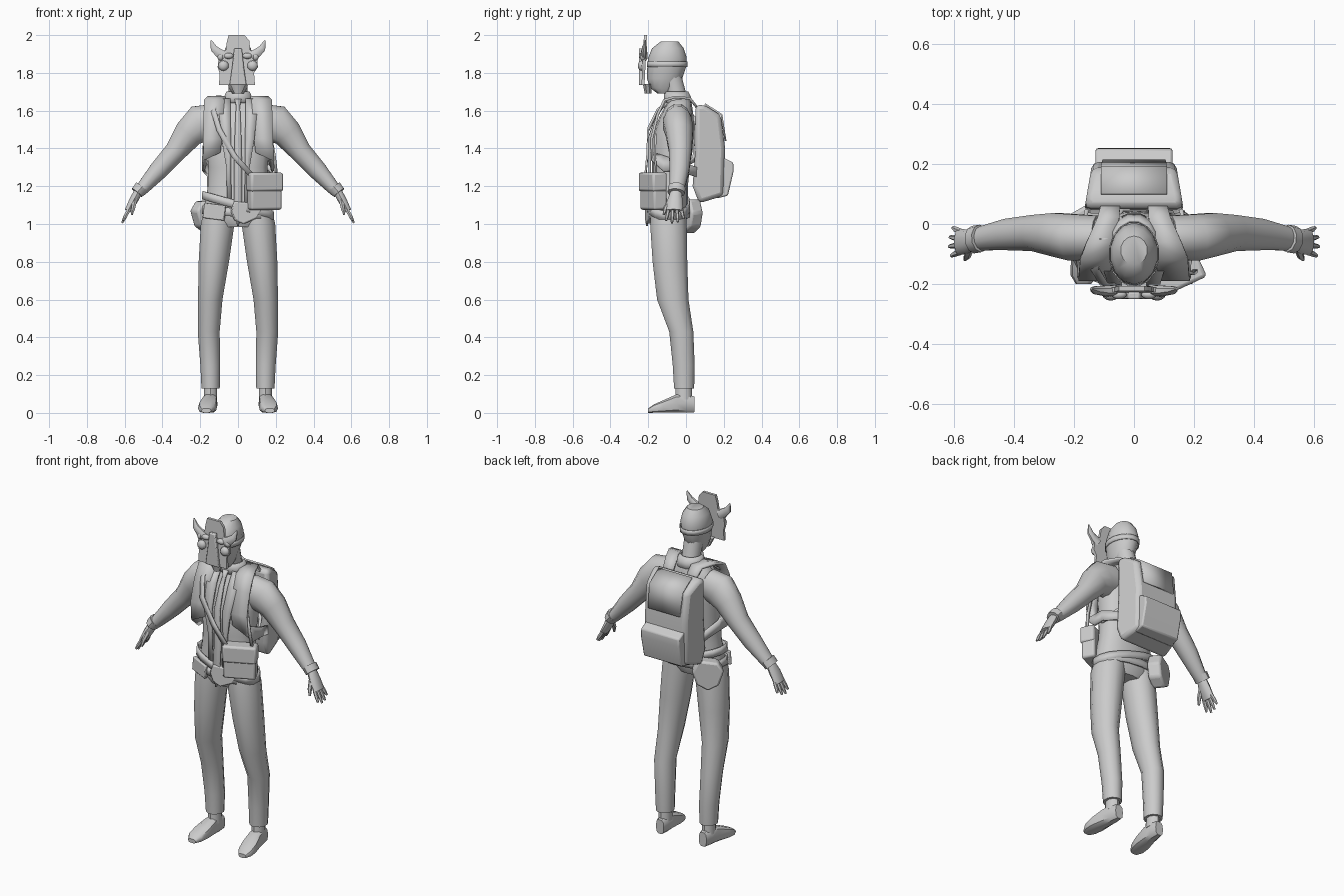
import bpy, bmesh, math
from mathutils import Vector as V, Matrix

grey = bpy.data.materials.new("plain grey")
grey.diffuse_color = (0.6, 0.6, 0.6, 1)


def finish(name, bm, angle=40, bevel=0, thick=0):
    bmesh.ops.recalc_face_normals(bm, faces=bm.faces)
    me = bpy.data.meshes.new(name)
    bm.to_mesh(me)
    bm.free()
    me.materials.append(grey)
    ob = bpy.data.objects.new(name, me)
    bpy.context.collection.objects.link(ob)
    bpy.ops.object.select_all(action='DESELECT')
    ob.select_set(True)
    bpy.context.view_layer.objects.active = ob
    bpy.ops.object.shade_smooth_by_angle(angle=math.radians(angle))
    if thick:
        m = ob.modifiers.new("thickness", 'SOLIDIFY')
        m.thickness, m.offset = thick, 0
    if bevel:
        m = ob.modifiers.new("bevel", 'BEVEL')
        m.width, m.segments = bevel, 2
    return ob


def tube(name, pts, n=10, axis=None, ref=(0, 1, 0), power=1, s=1, cap=True, thick=0):
    """Loft through rings (x, y, z, a, b); b lies along ref, a across it."""
    bm, rings = bmesh.new(), []
    for i, p in enumerate(pts):
        t = V(axis) if axis else V(pts[min(i + 1, len(pts) - 1)][:3]) - V(pts[max(i - 1, 0)][:3])
        t.normalize()
        v = V(ref) - t * t.dot(V(ref))
        v.normalize()
        u = v.cross(t)
        ring = []
        for k in range(n):
            a = 2 * math.pi * (k + 0.5) / n
            c, d = (math.copysign(abs(f(a)) ** power, f(a)) for f in (math.cos, math.sin))
            q = V(p[:3]) + u * c * p[3] + v * d * p[4]
            ring.append(bm.verts.new((q.x * s, q.y, q.z)))
        rings.append(ring)
    for r0, r1 in zip(rings, rings[1:]):
        for k in range(n):
            bm.faces.new((r0[k], r0[(k + 1) % n], r1[(k + 1) % n], r1[k]))
    if cap:
        bm.faces.new(rings[0])
        bm.faces.new(rings[-1])
    return finish(name, bm, thick=thick)


def ribbon(name, pts, s=1, thick=0.01):
    """Strap through (x, y, z, half width in x, half width in z)."""
    bm = bmesh.new()
    rows = [[bm.verts.new(((x + k * wx) * s, y, z + k * wz)) for k in (-1, 1)]
            for x, y, z, wx, wz in pts]
    for a, b in zip(rows, rows[1:]):
        bm.faces.new((a[0], a[1], b[1], b[0]))
    return finish(name, bm, thick=thick)


def prism(name, outline, place, bevel=0):
    """Closed outline (u, v) placed on two sides by place(u, v, -1 or 1)."""
    bm = bmesh.new()
    a, b = ([bm.verts.new(place(u, v, k)) for u, v in outline] for k in (-1, 1))
    bm.faces.new(a)
    bm.faces.new(b)
    for i in range(len(a)):
        j = (i + 1) % len(a)
        bm.faces.new((a[i], a[j], b[j], b[i]))
    return finish(name, bm, bevel=bevel)


def box(name, centre, size, turn=0, tilt=0, bevel=0.012):
    bm = bmesh.new()
    bmesh.ops.create_cube(bm, size=1, matrix=Matrix.Translation(centre) @ Matrix.Rotation(turn, 4, 'Z')
                          @ Matrix.Rotation(tilt, 4, 'Y') @ Matrix.Diagonal((*size, 1)))
    return finish(name, bm, bevel=bevel)


def ball(name, centre, size):
    bm = bmesh.new()
    bmesh.ops.create_uvsphere(bm, u_segments=12, v_segments=8, radius=1,
                              matrix=Matrix.Translation(centre) @ Matrix.Diagonal((*size, 1)))
    return finish(name, bm)


UP = (0, 0, 1)

# Torso, neck, collar
tube("torso", [(0, -.095, .985, .11, .08), (0, -.095, 1.03, .185, .1), (0, -.09, 1.1, .18, .1),
               (0, -.085, 1.2, .163, .095), (0, -.08, 1.3, .16, .1), (0, -.07, 1.45, .175, .115),
               (0, -.05, 1.57, .18, .09), (0, -.035, 1.64, .12, .065), (0, -.035, 1.67, .06, .055)],
     14, UP, power=.85)
tube("neck", [(0, -.035, 1.62, .056, .055), (0, -.055, 1.7, .052, .055), (0, -.08, 1.78, .055, .06)], 12, UP)
tube("collar", [(0, -.042, 1.64, .085, .075), (0, -.045, 1.67, .073, .07), (0, -.052, 1.7, .06, .063)],
     12, UP, cap=False, thick=.008)

# Head with band
head = [(1.69, -.15, -.08, .03), (1.72, -.19, -.05, .05), (1.77, -.207, -.02, .062), (1.83, -.205, 0, .076),
        (1.88, -.2, .004, .08), (1.93, -.18, -.012, .07), (1.965, -.135, -.04, .045)]
tube("head", [(0, (a + b) / 2, z, w, (b - a) / 2) for z, a, b, w in head], 14, UP)
tube("mask_band", [(0, -.1, 1.83, .081, .107), (0, -.1, 1.86, .083, .107)], 16, UP, cap=False, thick=.004)

# Horned mask
mask = [(-.1, 1.735), (.09, 1.735), (.085, 1.8), (.105, 1.83), (.1, 1.9), (.065, 1.92), (.06, 1.97), (.035, 2),
        (-.05, 2), (-.06, 1.96), (-.065, 1.92), (-.1, 1.9), (-.108, 1.83), (-.098, 1.8)]
prism("mask_plate", mask, lambda x, z, k: (x, -.222 + .05 * (z - 1.85) + .008 * k, z))
prism("mask_muzzle", [(-.045, 1.735), (.045, 1.735), (.03, 1.84), (.02, 1.93), (-.02, 1.93), (-.03, 1.84)],
      lambda x, z, k: (x, -.238 + .012 * k, z), .006)
tube("chin_beard", [(0, -.2, 1.69, .02, .02), (0, -.205, 1.74, .045, .025)], 8, UP)
for s in (1, -1):
    tube("mask_horn", [(.07, -.222, 1.885, .03, .02), (.1, -.222, 1.905, .026, .018),
                       (.128, -.22, 1.93, .02, .014), (.143, -.215, 1.972, .004, .004)], 8, s=s)
    ball("mask_cheek", (s * .077, -.235, 1.838), (.028, .02, .027))
    ball("mask_brow", (s * .05, -.235, 1.89), (.026, .015, .016))
    ball("mask_temple", (s * .092, -.228, 1.885), (.018, .016, .02))

for s in (1, -1):
    # Trouser legs, ankles, shoes
    tube("trouser_leg", [(.095, -.092, 1.08, .085, .095), (.108, -.093, 1, .092, .1), (.128, -.085, .8, .083, .095),
                         (.147, -.07, .6, .067, .086), (.155, -.025, .43, .06, .066),
                         (.147, -.012, .25, .054, .06), (.145, -.01, .13, .05, .055)], 12, UP, s=s)
    tube("ankle", [(.145, -.012, .15, .035, .042), (.145, -.012, .07, .037, .046)], 10, UP, s=s)
    tube("shoe", [(.143, .045, .045, .043, .026), (.145, 0, .052, .052, .036), (.15, -.05, .05, .05, .041),
                  (.16, -.12, .034, .034, .05), (.166, -.17, .023, .023, .045), (.168, -.2, .012, .012, .025)],
         10, (0, -1, 0), (1, 0, 0), .7, s)
    # Sleeve, cuff, hand
    tube("sleeve", [(.12, -.045, 1.55, .09, .075), (.2, -.045, 1.53, .105, .08), (.26, -.035, 1.48, .082, .074),
                    (.33, -.03, 1.385, .06, .062), (.42, -.035, 1.285, .052, .054),
                    (.5, -.047, 1.195, .037, .042), (.525, -.05, 1.17, .033, .04)], 12, s=s)
    tube("cuff", [(.51, -.048, 1.195, .04, .046), (.535, -.052, 1.165, .036, .046)], 10, s=s)
    tube("palm", [(.528, -.052, 1.17, .024, .03), (.553, -.058, 1.125, .024, .04),
                  (.583, -.06, 1.07, .018, .044)], 10, s=s)
    for i, length in enumerate((.062, .075, .07, .052)):
        y = -.092 + i * .022
        y2 = y + (i - 1.5) * .009
        tube("finger", [(.575, y, 1.08, .011, .011), (.575 + length * .3, (y + y2) / 2, 1.08 - length * .55, .011, .01),
                        (.575 + length * .52, y2, 1.08 - length, .006, .006)], 6, s=s)
    tube("thumb", [(.545, -.08, 1.125, .013, .016), (.555, -.108, 1.085, .012, .012),
                   (.562, -.118, 1.05, .006, .006)], 6, s=s)
    # Backpack straps, lapels
    ribbon("shoulder_strap", [(.075, .08, 1.59, .03, 0), (.085, .02, 1.665, .036, 0), (.11, -.06, 1.672, .048, 0),
                              (.125, -.115, 1.655, .054, 0), (.13, -.15, 1.58, .052, 0),
                              (.135, -.182, 1.45, .05, 0), (.14, -.18, 1.36, .046, -.02),
                              (.172, -.12, 1.32, .012, -.04), (.183, -.05, 1.31, 0, -.03),
                              (.15, .07, 1.27, 0, -.025)], s, .014)
    ribbon("lapel", [(.06, -.105, 1.66, .02, 0), (.07, -.15, 1.58, .03, 0), (.062, -.195, 1.45, .025, 0),
                     (.05, -.192, 1.3, .012, 0), (.045, -.193, 1.1, .012, 0)], s, .014)

# Necktie
ribbon("necktie", [(0, -.115, 1.66, .018, 0), (0, -.13, 1.625, .01, 0), (0, -.155, 1.58, .013, 0),
                   (0, -.198, 1.45, .018, 0), (0, -.192, 1.25, .022, 0), (0, -.204, 1.08, .022, 0),
                   (0, -.207, .99, .004, 0)])

# Backpack with pocket, flap
pack = [(.05, 1.63), (.1, 1.63), (.185, 1.575), (.207, 1.4), (.2, 1.15), (.07, 1.11), (.035, 1.2), (.05, 1.4)]
prism("backpack", pack, lambda y, z, k: (k * (.165 - .17 * max(0, y - .05)), y, z), .022)
prism("backpack_pocket", [(.19, 1.355), (.25, 1.325), (.252, 1.28), (.222, 1.15), (.16, 1.135)],
      lambda y, z, k: (k * .128, y, z), .008)
ribbon("backpack_flap", [(0, .1, 1.635, .11, 0), (0, .188, 1.578, .11, 0), (0, .209, 1.44, .105, 0)])

# Sloping belts
for name, z, slope in (("upper_belt", 1.1, -.28), ("lower_belt", 1.06, -.08)):
    b = tube(name, [(0, -.092, z - .022, .19, .11), (0, -.092, z + .022, .187, .108)], 16, UP,
             power=.85, cap=False, thick=.01)
    for v in b.data.vertices:
        v.co.z += slope * v.co.x

# Side bag with flap, cross strap
turn = math.radians(25)
box("side_bag", (.137, -.172, 1.165), (.18, .078, .18), turn)
box("side_bag_flap", (.139, -.176, 1.222), (.19, .084, .1), turn)
ribbon("cross_strap", [(.07, -.215, 1.26, .012, .008), (-.02, -.205, 1.36, .012, .008),
                       (-.1, -.2, 1.5, .012, .008), (-.13, -.15, 1.6, .012, .008),
                       (-.1, -.05, 1.675, .014, 0), (-.05, .045, 1.56, .014, .006),
                       (.12, .04, 1.34, .008, .012), (.18, -.06, 1.28, 0, .014)])
ribbon("bag_strap", [(.205, -.155, 1.25, .008, 0), (.192, -.165, 1.36, .008, 0), (.17, -.16, 1.48, .008, 0)])

# Front pouch, hip panel, rear pouch
prism("front_pouch", [(-.04, 1.07), (-.02, 1.02), (.03, 1), (.1, 1.03), (.125, 1.07), (.12, 1.11), (-.02, 1.12)],
      lambda x, z, k: (x, -.195 + .3 * max(0, x - .03) + .022 * k, z), .008)
box("hip_panel", (-.125, -.182, 1.065), (.12, .022, .08), -.35, .12, .005)
pouch = [(-.095, 1.07), (-.06, 1.12), (.06, 1.13), (.095, 1.06), (.07, .985), (0, .95), (-.065, .985)]
prism("rear_pouch", pouch, lambda u, z, k: (-.16 + u * .8 - k * .022, .02 + u * .45 + k * .03, z), .012)
